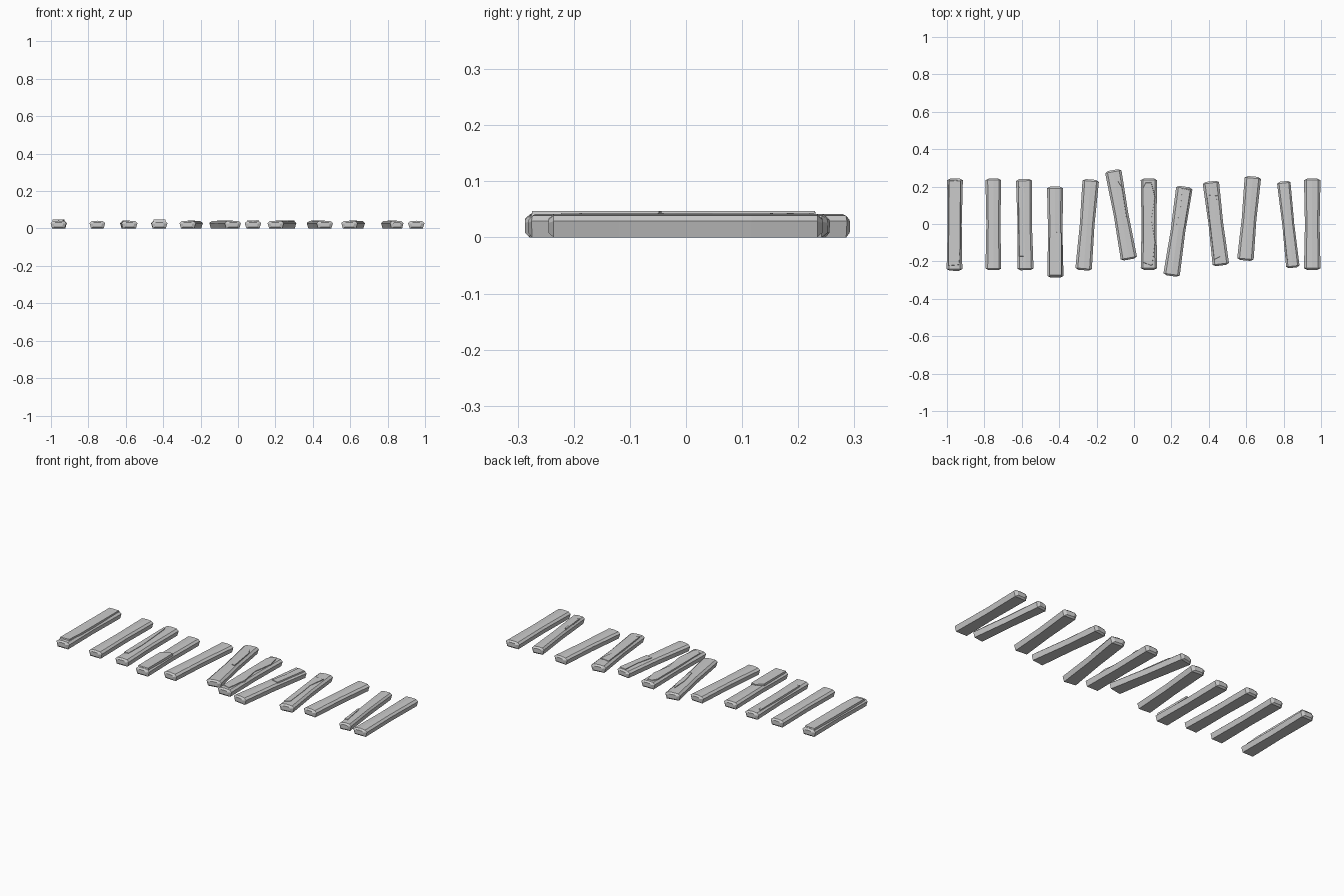
import bpy, bmesh
from mathutils import Vector

# plank cross-section: (fraction of half width, z)
SECTION = [(-0.80, 0), (0.80, 0), (1.0, 0.029), (0.72, 0.039), (0, 0.0415), (-0.72, 0.039), (-1.0, 0.029)]
# stations: (fraction of half length, width scale)
STATIONS = [(-1, 1.0), (-0.5, 0.95), (0, 0.89), (0.5, 0.95), (1, 1.0)]


def finish(bm, name):
    bmesh.ops.recalc_face_normals(bm, faces=bm.faces)
    me = bpy.data.meshes.new(name)
    bm.to_mesh(me)
    bm.free()
    ob = bpy.data.objects.new(name, me)
    bpy.context.collection.objects.link(ob)


def frame(a, b):
    # front end a, back end b -> local-to-world mapping
    a, b = Vector((*a, 0)), Vector((*b, 0))
    mid, half = (a + b) / 2, (b - a).length / 2
    d = (b - a).normalized()
    side = Vector((d.y, -d.x, 0))
    return half, lambda u, v, z: mid + side * u + d * v + Vector((0, 0, z))


def plank(name, a, b, w):
    half, at = frame(a, b)
    bm = bmesh.new()

    def ring(v, s, inset=1.0):
        return [bm.verts.new(at(u * w * s * inset, v, 0.021 + (z - 0.021) * inset)) for u, z in SECTION]

    rings = [ring(-half, 1, 0.6)]
    rings += [ring(t * (half - 0.009), s) for t, s in STATIONS]
    rings.append(ring(half, 1, 0.6))
    n = len(SECTION)
    for r, q in zip(rings, rings[1:]):
        for i in range(n):
            bm.faces.new((r[i], r[(i + 1) % n], q[(i + 1) % n], q[i]))
    bm.faces.new(rings[0])
    bm.faces.new(rings[-1])
    finish(bm, name)


def splinter(name, a, b, w, outline, top=0.0455):
    # thin raised layer of split wood; outline in fractions of half width and half length
    half, at = frame(a, b)
    bm = bmesh.new()
    low = [bm.verts.new(at(u * w, v * half, 0.034)) for u, v in outline]
    high = [bm.verts.new(at(u * w * 0.94, v * half * 0.985, top)) for u, v in outline]
    n = len(low)
    for i in range(n):
        bm.faces.new((low[i], low[(i + 1) % n], high[(i + 1) % n], high[i]))
    bm.faces.new(low)
    bm.faces.new(high)
    finish(bm, name)


# front end, back end, half width
PLANKS = [
    ((-0.96, -0.25), (-0.957, 0.243), 0.042), ((-0.752, -0.247), (-0.752, 0.243), 0.042),
    ((-0.58, -0.247), (-0.588, 0.24), 0.043), ((-0.42, -0.287), (-0.422, 0.2), 0.043),
    ((-0.27, -0.247), (-0.231, 0.238), 0.044), ((-0.026, -0.19), (-0.112, 0.288), 0.044),
    ((0.08, -0.245), (0.08, 0.243), 0.044), ((0.2, -0.278), (0.27, 0.2), 0.044),
    ((0.465, -0.222), (0.41, 0.228), 0.044), ((0.595, -0.195), (0.636, 0.254), 0.044),
    ((0.85, -0.234), (0.8, 0.228), 0.036), ((0.953, -0.245), (0.953, 0.243), 0.044),
]
# raised splinter outlines by plank number
SPLITS = {
    1: [(-0.8, -0.9), (0.6, -0.88), (0.75, -0.5), (0.72, 0.96), (-0.8, 0.96)],
    3: [(-0.78, -0.7), (-0.1, -0.7), (0, -0.2), (-0.15, 0.25), (-0.4, 0.8), (-0.75, 0.85)],
    4: [(-0.78, -0.96), (0.8, -0.96), (0.82, -0.02), (0.1, 0), (-0.75, -0.12)],
    6: [(0.2, -0.1), (0.6, -0.12), (0.72, 0.6), (0.35, 0.75), (0.05, 0.35)],
    7: [(-0.7, -0.85), (0.4, -0.92), (0.78, -0.4), (0.3, 0.1), (0.75, 0.6), (0.3, 0.92), (-0.4, 0.92), (-0.75, 0.8)],
    8: [(-0.3, 0.12), (0.72, 0.1), (0.8, 0.95), (-0.25, 0.97), (-0.1, 0.55)],
    9: [(-0.75, -0.85), (0.0, -0.8), (0.05, -0.1), (0.0, 0.2), (0.6, 0.65), (-0.7, 0.7)],
    11: [(-0.75, -0.8), (-0.2, -0.8), (-0.45, -0.2), (-0.75, -0.15)],
}

for i, (a, b, w) in enumerate(PLANKS, 1):
    plank(f"plank_{i}", a, b, w)
    if i in SPLITS:
        splinter(f"plank_splinter_{i}", a, b, w, SPLITS[i], 0.047 if i in (1, 4) else 0.044)
